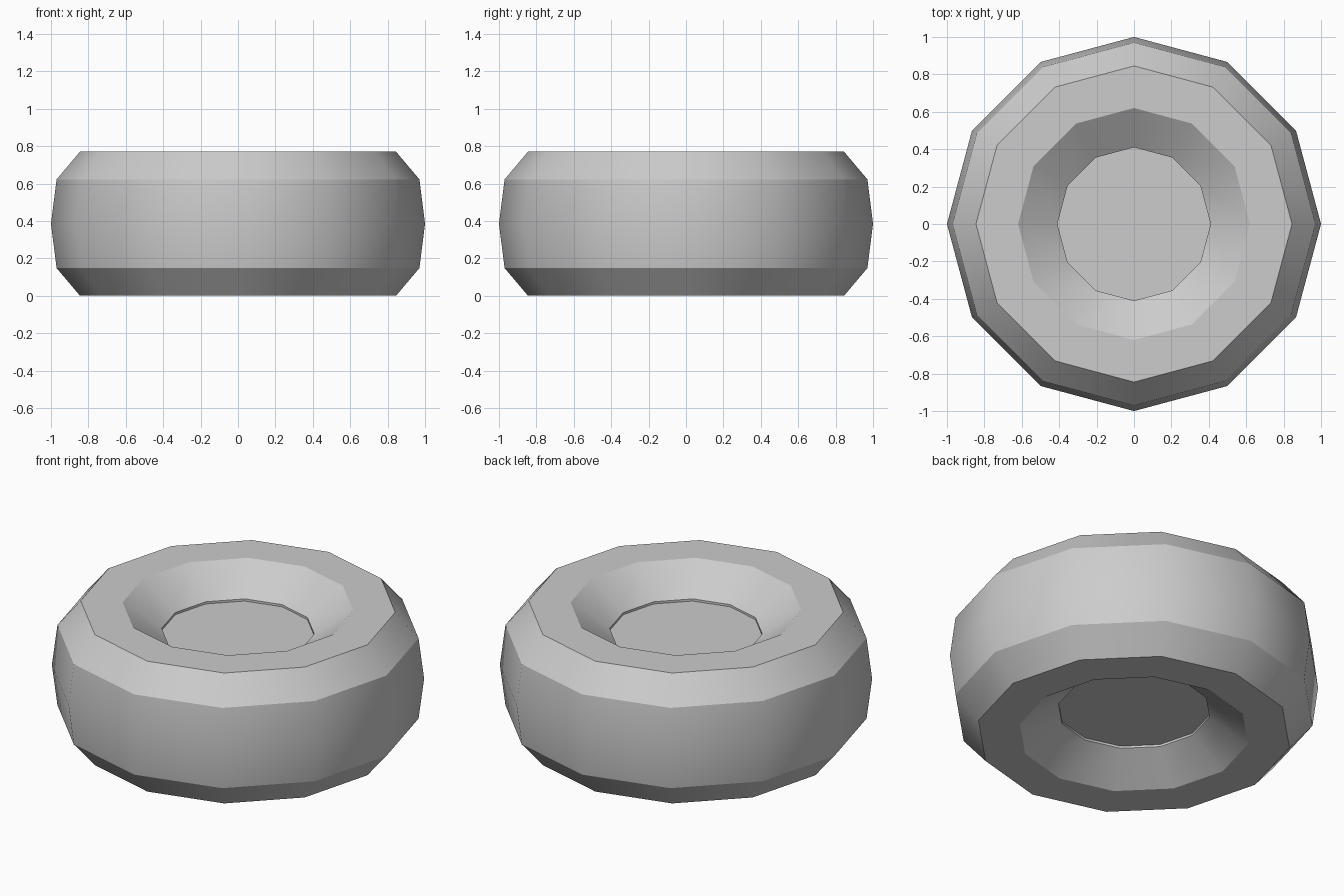
import bpy
import bmesh
import math

SIDES = 12
MID = 0.385  # height of the mirror plane

cube = bpy.data.objects.get("Cube")
if cube:
    bpy.data.objects.remove(cube, do_unlink=True)

grey = bpy.data.materials.new("light_grey")
grey.use_nodes = True
grey.diffuse_color = (0.604, 0.604, 0.604, 1)
grey.node_tree.nodes["Principled BSDF"].inputs["Base Color"].default_value = grey.diffuse_color


def ring(bm, radius, z):
    """Add one ring of vertices with a corner on each axis."""
    step = math.tau / SIDES
    return [bm.verts.new((radius * math.cos(i * step), radius * math.sin(i * step), z))
            for i in range(SIDES)]


def lathe(name, profile, capped=False):
    """Sweep a radius/height profile round the z axis."""
    bm = bmesh.new()
    rings = [ring(bm, r, z) for r, z in profile]
    for a, b in zip(rings, rings[1:]):
        for i in range(SIDES):
            j = (i + 1) % SIDES
            bm.faces.new((a[i], a[j], b[j], b[i]))
    if capped:
        bm.faces.new(rings[0][::-1])
        bm.faces.new(rings[-1])
    mesh = bpy.data.meshes.new(name)
    bm.to_mesh(mesh)
    bm.free()
    mesh.materials.append(grey)
    obj = bpy.data.objects.new(name, mesh)
    bpy.context.collection.objects.link(obj)
    bpy.ops.object.select_all(action="DESELECT")
    obj.select_set(True)
    bpy.context.view_layer.objects.active = obj
    bpy.ops.object.shade_smooth_by_angle(angle=math.radians(32))
    return obj


# Tyre: lower half of the profile, from the hub lip out to the tread, then mirrored
lower = [(0.41, 0.158), (0.41, 0.145), (0.62, 0), (0.845, 0), (0.97, 0.148)]
upper = [(r, 2 * MID - z) for r, z in reversed(lower)]
lathe("tyre", lower + [(1, MID)] + upper)

# Hub: solid disc set just below the lip on both sides
lathe("hub_disc", [(0.41, 0.158), (0.41, 2 * MID - 0.158)], capped=True)
